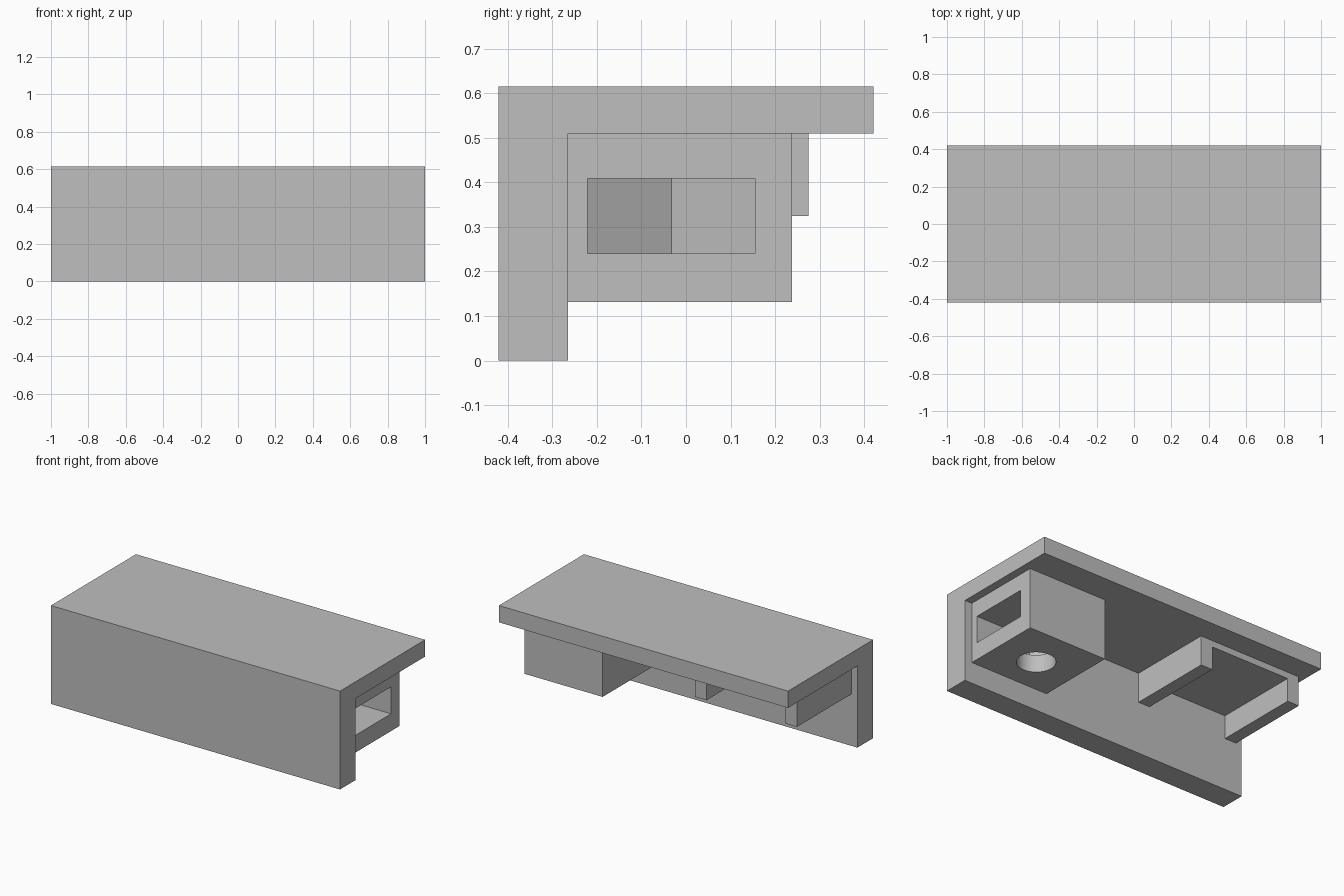
import bpy, bmesh, math
from mathutils import Matrix, Vector

if "Cube" in bpy.data.objects:
    bpy.data.objects.remove(bpy.data.objects["Cube"], do_unlink=True)

grey = bpy.data.materials.new("plain_grey")
grey.use_nodes = True
colour = (0.52, 0.52, 0.52, 1)
grey.diffuse_color = colour
grey.node_tree.nodes["Principled BSDF"].inputs["Base Color"].default_value = colour


def prism(name, outline, direction):
    """Extrude a closed outline of 3D points along a vector."""
    bm = bmesh.new()
    face = bm.faces.new([bm.verts.new(p) for p in outline])
    new = bmesh.ops.extrude_face_region(bm, geom=[face])["geom"]
    bmesh.ops.translate(bm, vec=direction,
                        verts=[v for v in new if isinstance(v, bmesh.types.BMVert)])
    bmesh.ops.recalc_face_normals(bm, faces=bm.faces)
    mesh = bpy.data.meshes.new(name)
    bm.to_mesh(mesh)
    bm.free()
    mesh.materials.append(grey)
    obj = bpy.data.objects.new(name, mesh)
    bpy.context.collection.objects.link(obj)
    return obj


def side_profile(name, yz, x0, x1):
    """Extrude a (y, z) profile from x0 to x1."""
    return prism(name, [(x0, y, z) for y, z in yz], (x1 - x0, 0, 0))


def rect(a0, a1, b0, b1):
    return [(a0, b0), (a1, b0), (a1, b1), (a0, b1)]


def cut(target, cutter):
    cutter.hide_render = True
    mod = target.modifiers.new("cut", "BOOLEAN")
    mod.operation, mod.solver, mod.object = "DIFFERENCE", "EXACT", cutter
    bpy.ops.object.select_all(action="DESELECT")
    bpy.context.view_layer.objects.active = target
    target.select_set(True)
    bpy.ops.object.modifier_apply(modifier=mod.name)
    bpy.data.objects.remove(cutter, do_unlink=True)


# Front wall and top slab share one angled section
wall, under = -0.265, 0.51
side_profile("angled_cover", [(-0.42, 0), (wall, 0), (wall, under), (0.42, under),
                              (0.42, 0.615), (-0.42, 0.615)], -1, 1)

# Nut block below the slab
block = side_profile("nut_block", rect(wall, 0.238, 0.132, under), 0.41, 0.95)

# Side slot ending in half a hexagon around the bolt axis
cx, cy, half = 0.68, -0.033, 0.188
tip = half * 2 / math.sqrt(3)
slot = [(1.1, cy - half), (1.1, cy + half), (cx - tip / 2, cy + half),
        (cx - tip, cy), (cx - tip / 2, cy - half)]
cut(block, prism("slot_cutter", [(x, y, 0.24) for x, y in slot], (0, 0, 0.168)))

# Round bolt hole from the underside into the slot
ring = [Matrix.Rotation(math.tau * i / 48, 3, "Z") @ Vector((0.11, 0, 0)) for i in range(48)]
cut(block, prism("hole_cutter", [p + Vector((cx, cy, 0.05)) for p in ring], (0, 0, 0.25)))
bpy.ops.object.shade_smooth_by_angle(angle=math.radians(30))

# Bracket: two ribs joined by a thin plate
for name, x in (("inner_rib", -0.335), ("outer_rib", -0.96)):
    side_profile(name, rect(wall, 0.275, 0.325, under), x, x + 0.08)
side_profile("bracket_plate", rect(wall, 0.275, 0.47, under), -0.88, -0.335)
